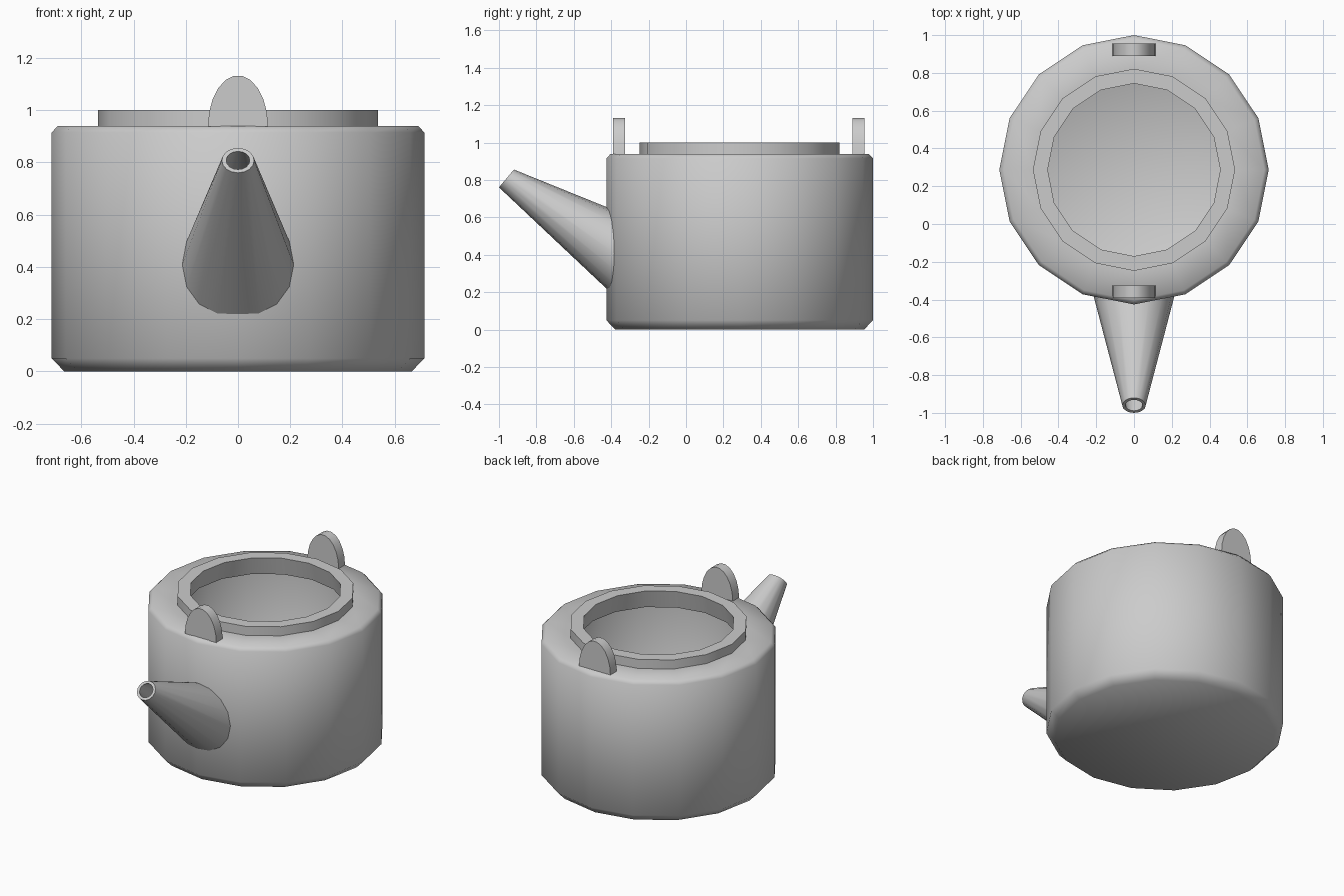
import bpy, bmesh
from math import sin, cos, pi, radians
from mathutils import Vector

if "Cube" in bpy.data.objects:
    bpy.data.objects.remove(bpy.data.objects["Cube"], do_unlink=True)

SIDES = 16
BODY_Y = 0.287

grey = bpy.data.materials.new("plain grey")
grey.use_nodes = True
grey.diffuse_color = (0.6, 0.6, 0.6, 1)
grey.node_tree.nodes["Principled BSDF"].inputs["Base Color"].default_value = (0.6, 0.6, 0.6, 1)


def finish(bm, name, angle=50):
    bmesh.ops.recalc_face_normals(bm, faces=bm.faces)
    mesh = bpy.data.meshes.new(name)
    bm.to_mesh(mesh)
    bm.free()
    mesh.materials.append(grey)
    obj = bpy.data.objects.new(name, mesh)
    bpy.context.collection.objects.link(obj)
    bpy.ops.object.select_all(action="DESELECT")
    obj.select_set(True)
    bpy.context.view_layer.objects.active = obj
    bpy.ops.object.shade_smooth_by_angle(angle=radians(angle))
    return obj


def ring(bm, centre, rx, side, up):
    """Ellipse of vertices: rx along x, 'up' is its second half axis."""
    return [bm.verts.new(Vector(centre) + Vector((rx, 0, 0)) * cos(a) * side + Vector(up) * sin(a))
            for a in (2 * pi * i / SIDES for i in range(SIDES))]


def bridge(bm, a, b):
    for i in range(SIDES):
        j = (i + 1) % SIDES
        bm.faces.new((a[i], a[j], b[j], b[i]))


# Pot body: turned outer shell, thickened inward, open at the collar
bm = bmesh.new()
profile = [(0.665, 0), (0.713, 0.05), (0.713, 0.915), (0.69, 0.94), (0.535, 0.94), (0.535, 1.0)]
rings = [ring(bm, (0, BODY_Y, z), r, 1, (0, r, 0)) for r, z in profile]
bm.faces.new(rings[0])
for lower, upper in zip(rings, rings[1:]):
    bridge(bm, lower, upper)
body = finish(bm, "pot_body")
wall = body.modifiers.new("wall", "SOLIDIFY")
wall.thickness = 0.078
wall.offset = -1
# Recalculated normals of an open shell point outward, so the wall grows inside
bpy.ops.object.modifier_apply(modifier="wall")
bpy.ops.object.shade_smooth_by_angle(angle=radians(50))

# Spout: hollow tapering tube that ends inside the pot wall
bm = bmesh.new()
base, tip = (0, -0.37, 0.40), (0, -0.96, 0.808)
outer_base = ring(bm, base, 0.217, 1, (0, 0, 0.233))
outer_tip = ring(bm, tip, 0.062, 1, (0, 0.04, 0.0475))
inner_tip = ring(bm, tip, 0.045, 1, (0, 0.029, 0.0345))
inner_base = ring(bm, base, 0.19, 1, (0, 0, 0.205))
loops = [outer_base, outer_tip, inner_tip, inner_base]
for k in range(4):
    bridge(bm, loops[k], loops[(k + 1) % 4])
finish(bm, "spout")

# Lugs for the handle: thin rounded tabs at front and back
for name, y in (("front_lug", -0.358), ("back_lug", 0.922)):
    bm = bmesh.new()
    steps = 11
    arch = [bm.verts.new((0.115 * cos(pi * i / steps), y - 0.033, 0.938 + 0.195 * sin(pi * i / steps)))
            for i in range(steps + 1)]
    face = bm.faces.new(arch)
    solid = bmesh.ops.extrude_face_region(bm, geom=[face])
    moved = [v for v in solid["geom"] if isinstance(v, bmesh.types.BMVert)]
    bmesh.ops.translate(bm, verts=moved, vec=(0, 0.066, 0))
    finish(bm, name)
